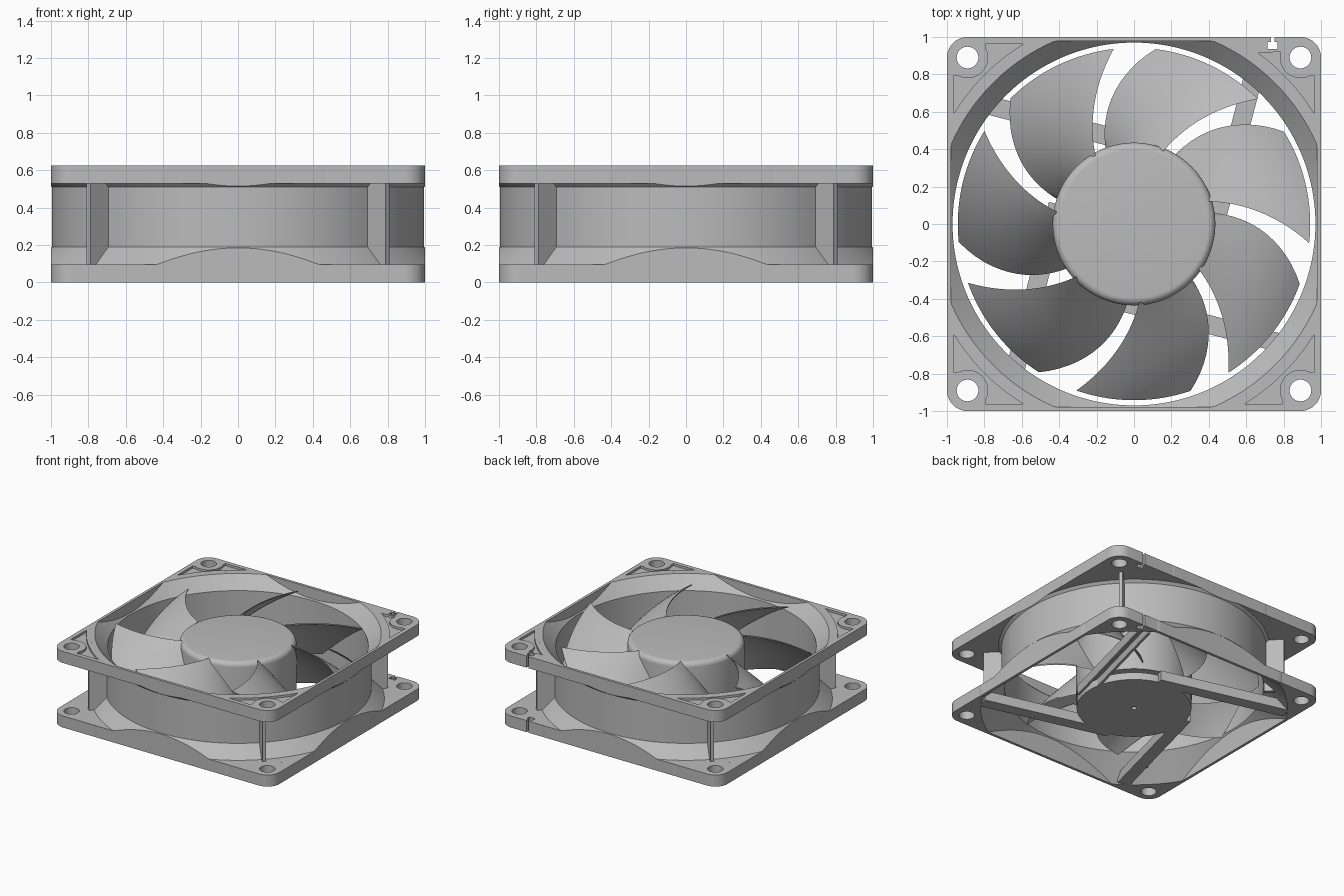
import bpy, bmesh
from math import sin, cos, acos, sqrt, tau, pi, radians, degrees
from mathutils import Matrix, Vector

old = bpy.data.objects.get("Cube")
if old:
    bpy.data.objects.remove(old, do_unlink=True)

grey = bpy.data.materials.new("plain_grey")
grey.use_nodes = True
grey.diffuse_color = (0.5, 0.5, 0.5, 1)
grey.node_tree.nodes["Principled BSDF"].inputs["Base Color"].default_value = (0.5, 0.5, 0.5, 1)

HEIGHT = 0.625
HOLE = 0.89            # screw hole offset from the centre
LOW, HIGH = 1.17, 1.1  # radii where the corner plates meet the duct
CORNERS = ["back_left", "back_right", "front_right", "front_left"]


def add(name, mesh):
    """Link a mesh as an object, smooth but with sharp corners kept."""
    mesh.materials.clear()
    mesh.materials.append(grey)
    mesh.shade_smooth()
    mesh.set_sharp_from_angle(angle=radians(30))
    obj = bpy.data.objects.new(name, mesh)
    bpy.context.scene.collection.objects.link(obj)
    return obj


def make(name, bm):
    bmesh.ops.recalc_face_normals(bm, faces=bm.faces)
    mesh = bpy.data.meshes.new(name)
    bm.to_mesh(mesh)
    bm.free()
    return add(name, mesh)


def bridge(bm, a, b):
    n = len(a)
    for i in range(n):
        j = (i + 1) % n
        bm.faces.new((a[i], a[j], b[j], b[i]))


def box(bm, x0, x1, y0, y1, z0, z1, turn):
    """A box turned about the z axis."""
    rot = Matrix.Rotation(turn, 3, "Z")
    low, high = [[bm.verts.new(rot @ Vector((x, y, z)))
                  for x, y in ((x0, y0), (x1, y0), (x1, y1), (x0, y1))] for z in (z0, z1)]
    bm.faces.new(low[::-1])
    bm.faces.new(high)
    bridge(bm, low, high)


def lathe(profile, n=96):
    """Revolve (radius, z) pairs and cap both ends."""
    bm = bmesh.new()
    rings = [[bm.verts.new((r * cos(tau * i / n), r * sin(tau * i / n), z)) for i in range(n)]
             for r, z in profile]
    for a, b in zip(rings, rings[1:]):
        bridge(bm, a, b)
    bm.faces.new(rings[0][::-1])
    bm.faces.new(rings[-1])
    return bm


def arc(cx, cy, r, a0, a1, n):
    angles = [radians(a0 + (a1 - a0) * i / n) for i in range(n + 1)]
    return [(cx + r * cos(a), cy + r * sin(a)) for a in angles]


def plate(name, outlines, z0, z1, turn):
    """Fill the first outline, leave the others as holes, and extrude."""
    curve = bpy.data.curves.new(name, "CURVE")
    curve.dimensions = "2D"
    curve.fill_mode = "BOTH"
    curve.extrude = (z1 - z0) / 2
    for points in outlines:
        spline = curve.splines.new("POLY")
        spline.points.add(len(points) - 1)
        for p, (x, y) in zip(spline.points, points):
            p.co = (x, y, 0, 1)
        spline.use_cyclic_u = True
    temp = bpy.data.objects.new(name + "_outline", curve)
    bpy.context.scene.collection.objects.link(temp)
    bpy.context.view_layer.update()
    deps = bpy.context.evaluated_depsgraph_get()
    mesh = bpy.data.meshes.new_from_object(temp.evaluated_get(deps))
    bpy.data.objects.remove(temp, do_unlink=True)
    mesh.transform(Matrix.Translation((0, 0, (z0 + z1) / 2)) @ Matrix.Rotation(turn, 4, "Z"))
    add(name, mesh)


def square_radius(angle, half, corner):
    """Distance from the centre to a rounded square in a direction."""
    small, big = sorted((abs(cos(angle)), abs(sin(angle))))
    c = half - corner
    if half * small / big <= c:
        return half / big
    b = c * (small + big)
    return b + sqrt(b * b - 2 * c * c + corner * corner)


# Duct: flared barrel whose flares are cut off by the square sides
bm = bmesh.new()
columns = []
STEPS = 320
for i in range(STEPS):
    a = tau * i / STEPS
    side = square_radius(a, 1.0, 0.11)
    inner = square_radius(a, 0.978, 0.05)
    low, high = min(side, LOW), min(side, HIGH)
    foot, neck = min(side, 1.09), min(side, 1.015)
    mouth, base = min(inner, 1.066), min(inner, 1.15)
    profile = [(low, 0), (low, 1.185 - foot), (foot, 1.185 - foot), (0.995, 0.19), (0.995, 0.51),
               (neck, neck - 0.485), (high, neck - 0.485), (high, HEIGHT), (mouth, HEIGHT),
               (mouth, mouth - 0.441), (0.97, 0.529), (0.97, 0.18), (base, 1.15 - base), (base, 0)]
    columns.append([bm.verts.new((r * cos(a), r * sin(a), z)) for r, z in profile])
for i in range(STEPS):
    bridge(bm, columns[i - 1], columns[i])
bmesh.ops.remove_doubles(bm, verts=bm.verts, dist=0.0001)
make("duct", bm)


def corner_outline(r, notch):
    """Rounded corner of the flange, bounded inwards by a circle."""
    start = degrees(acos(1 / r))
    return arc(HOLE, HOLE, 0.11, 0, 90, 10) + notch + arc(0, 0, r, 90 - start, start, 40)


# Flange corners with screw holes, shallow pockets and one cable notch
hole = arc(HOLE, HOLE, 0.058, 0, 350, 35)
cable_notch = [(0.75, 1), (0.75, 0.972), (0.768, 0.972), (0.768, 0.935),
               (0.715, 0.935), (0.715, 0.972), (0.733, 0.972), (0.733, 1)]
for k, corner in enumerate(CORNERS):
    turn = k * pi / 2
    if k == 0:
        notch = cable_notch
        pocket = arc(0, 0, 1.13, 31.5, 54, 16) + arc(HOLE, HOLE, 0.11, 164, 295, 14)
    else:
        notch = []
        pocket = arc(0, 0, 1.13, 31.5, 58.5, 16) + [(0.79, 0.965)]
        pocket += arc(HOLE, HOLE, 0.11, 155, 295, 14)
    pocket.append((0.965, 0.79))
    top = corner_outline(HIGH, notch)
    plate("lower_flange_" + corner, [corner_outline(LOW, notch), hole], 0, 0.095, turn)
    plate("upper_flange_" + corner, [top, hole], 0.53, HEIGHT - 0.018, turn)
    plate("pocket_rim_" + corner, [top, hole, pocket], HEIGHT - 0.018, HEIGHT, turn)

    # Corner post: thin radial plate between the flanges
    bm = bmesh.new()
    box(bm, 0.98, 1.13, -0.014, 0.014, 0.09, 0.535, pi / 4 + turn)
    make("post_" + corner, bm)

    # Strut tangent to the motor base; the notched corner has a cable channel
    bm = bmesh.new()
    turn = radians(-104.5) + turn
    if k == 0:
        box(bm, -1.06, 0, 0.37, 0.47, 0.06, 0.08, turn)
        for y in (0.37, 0.45):
            box(bm, -1.06, 0, y, y + 0.02, 0, 0.065, turn)
    else:
        box(bm, -1.06, 0, 0.37, 0.47, 0, 0.08, turn)
    make("strut_" + corner, bm)

# Motor base with a small shaft hole
make("motor_base", lathe([(0.02, 0.03), (0.02, 0), (0.43, 0), (0.43, 0.06)]))

# Rotor hub with a rounded top edge
rim = [(0.395 + 0.04 * cos(i * pi / 12), 0.552 + 0.04 * sin(i * pi / 12)) for i in range(7)]
make("hub", lathe([(0.435, 0.09)] + rim))

# Seven swept, cambered blades
ROWS, COLS, THICK = 14, 16, 0.01
for k in range(7):
    bm = bmesh.new()
    layers = []
    for lift in (-THICK / 2, THICK / 2):
        grid = []
        for i in range(ROWS + 1):
            t = i / ROWS
            r = 0.42 + 0.522 * t
            lead = 68 - 22.8 * t
            trail = 111 - 28 * (0.55 * t + 0.45 * t * t)
            row = []
            for j in range(COLS + 1):
                s = j / COLS
                a = radians(lead + (trail - lead) * s) + k * tau / 7
                z = 0.59 - 0.45 * (0.7 * s + 0.3 * s * s) + lift
                row.append(bm.verts.new((r * cos(a), r * sin(a), z)))
            grid.append(row)
        for a, b in zip(grid, grid[1:]):
            for j in range(COLS):
                bm.faces.new((a[j], b[j], b[j + 1], a[j + 1]))
        layers.append(grid[0] + [row[-1] for row in grid[1:]]
                      + grid[-1][-2::-1] + [row[0] for row in grid[-2:0:-1]])
    bridge(bm, *layers)
    make("blade_%d" % (k + 1), bm)
